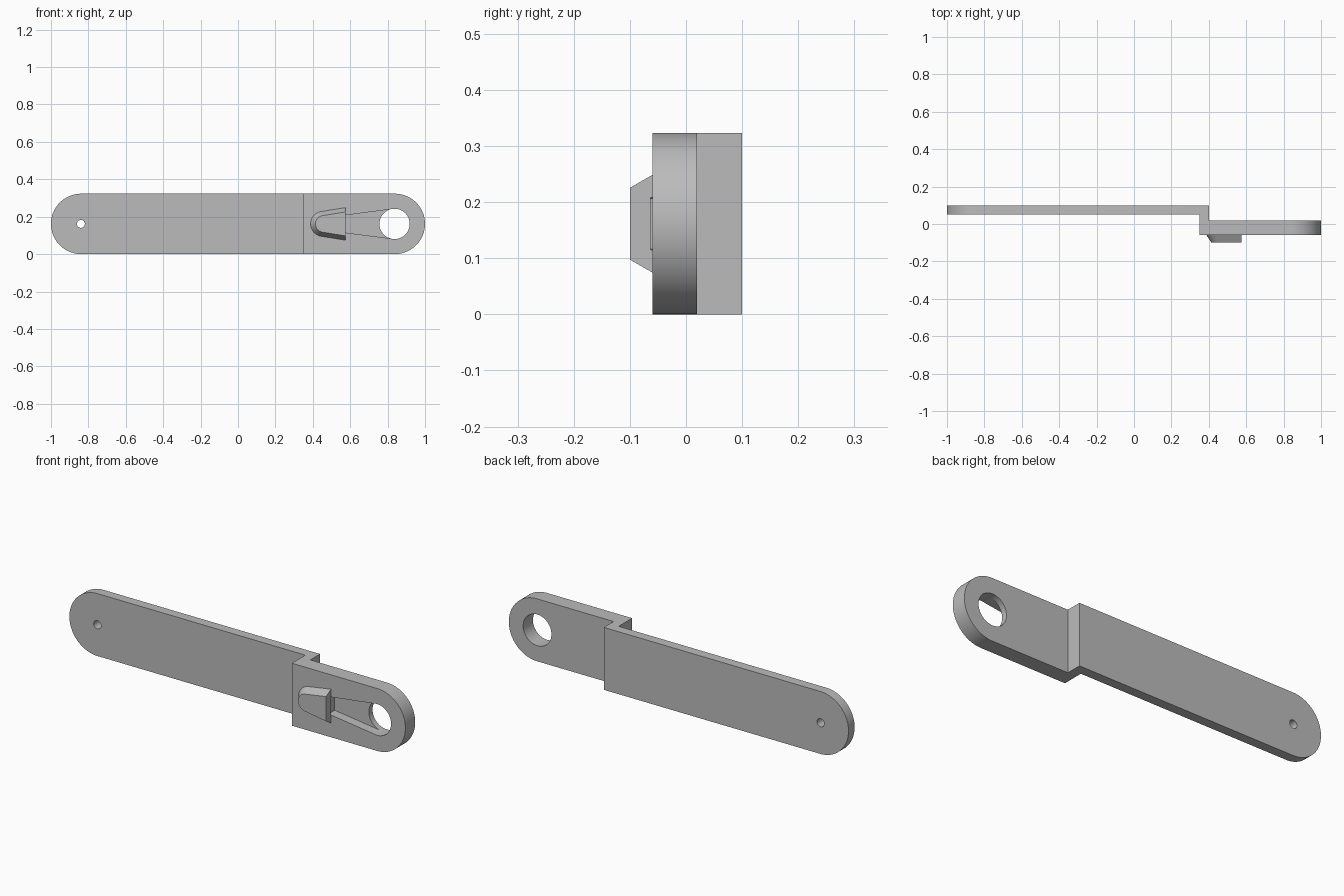
import bpy, bmesh
from math import sin, cos, tan, pi, atan

if "Cube" in bpy.data.objects:
    bpy.data.objects.remove(bpy.data.objects["Cube"], do_unlink=True)

HEIGHT = 0.323
MID = HEIGHT / 2
EYE_X, EYE_R = 0.837, 0.081
FRONT, BACK = -0.06, 0.10

grey = bpy.data.materials.new("plain grey")
grey.use_nodes = True
colour = (0.5, 0.5, 0.5, 1)
grey.diffuse_color = colour
grey.node_tree.nodes["Principled BSDF"].inputs["Base Color"].default_value = colour


def loft(name, ring_a, ring_b):
    """Closed solid between two matching rings of 3D points."""
    bm = bmesh.new()
    a = [bm.verts.new(p) for p in ring_a]
    b = [bm.verts.new(p) for p in ring_b]
    bm.faces.new(a)
    bm.faces.new(b[::-1])
    for i in range(len(a)):
        j = (i + 1) % len(a)
        bm.faces.new((a[i], b[i], b[j], a[j]))
    bmesh.ops.recalc_face_normals(bm, faces=bm.faces)
    mesh = bpy.data.meshes.new(name)
    bm.to_mesh(mesh)
    bm.free()
    mesh.materials.append(grey)
    obj = bpy.data.objects.new(name, mesh)
    bpy.context.collection.objects.link(obj)
    return obj


def arc(cx, r, start, end, steps=32):
    """Points (x, z) on an arc about the bar's centre line."""
    return [(cx + r * cos(start + (end - start) * i / steps),
             MID + r * sin(start + (end - start) * i / steps))
            for i in range(steps + 1)]


def tongue(cx, r, x_end, slope):
    """Round nose at cx with straight sides running to a square end at x_end."""
    a = atan(slope)
    half = r / cos(a) + abs(x_end - cx) * slope
    pts = arc(cx, r, pi / 2 + a, 1.5 * pi - a)
    if x_end < cx:
        pts = [(2 * cx - x, z) for x, z in pts]
    return pts + [(x_end, MID - half), (x_end, MID + half)]


def at_y(pts, y):
    return [(x, y, z) for x, z in pts]


def plate(name, pts, y0, y1):
    return loft(name, at_y(pts, y0), at_y(pts, y1))


def combine(target, other, operation):
    """Apply a boolean and discard the helper solid."""
    mod = target.modifiers.new(operation, "BOOLEAN")
    mod.operation, mod.object, mod.solver = operation, other, "EXACT"
    bpy.context.view_layer.objects.active = target
    bpy.ops.object.modifier_apply(modifier=mod.name)
    bpy.data.objects.remove(other, do_unlink=True)


# Cranked bar: stepped profile trimmed to rounded ends
step = [(-1.1, 0.05), (0.35, 0.05), (0.35, FRONT), (1.1, FRONT),
        (1.1, 0.02), (0.40, 0.02), (0.40, BACK), (-1.1, BACK)]
bar = loft("cranked_bar", [(x, y, -0.1) for x, y in step],
           [(x, y, HEIGHT + 0.1) for x, y in step])
ends = (arc(MID - 1, MID, pi / 2, 1.5 * pi, 48)
        + arc(1 - MID, MID, -pi / 2, pi / 2, 48))
combine(bar, plate("end_trim", ends, -0.3, 0.3), "INTERSECT")

# Raised catch with sloped sides
base, crest = tongue(0.455, 0.067, 0.574, 0.16), tongue(0.459, 0.045, 0.574, 0.16)
root = [(x, z) for x, z in base]
catch = loft("catch", at_y(root, FRONT), at_y(crest, -0.10))
combine(bar, catch, "UNION")

# Flared groove running from the catch to the eye
groove = tongue(EYE_X, EYE_R - 0.001, 0.56, -0.13)
combine(bar, plate("groove_cut", groove, -0.063, -0.01), "DIFFERENCE")

# Large eye and small pin hole
for x, r in ((EYE_X, EYE_R), (-0.84, 0.021)):
    hole = arc(x, r, 0, 2 * pi, 48)[:-1]
    combine(bar, plate("hole_cut", hole, -0.3, 0.3), "DIFFERENCE")

bpy.ops.object.select_all(action="DESELECT")
bar.select_set(True)
bpy.context.view_layer.objects.active = bar
bpy.ops.object.shade_smooth_by_angle(angle=0.5)
